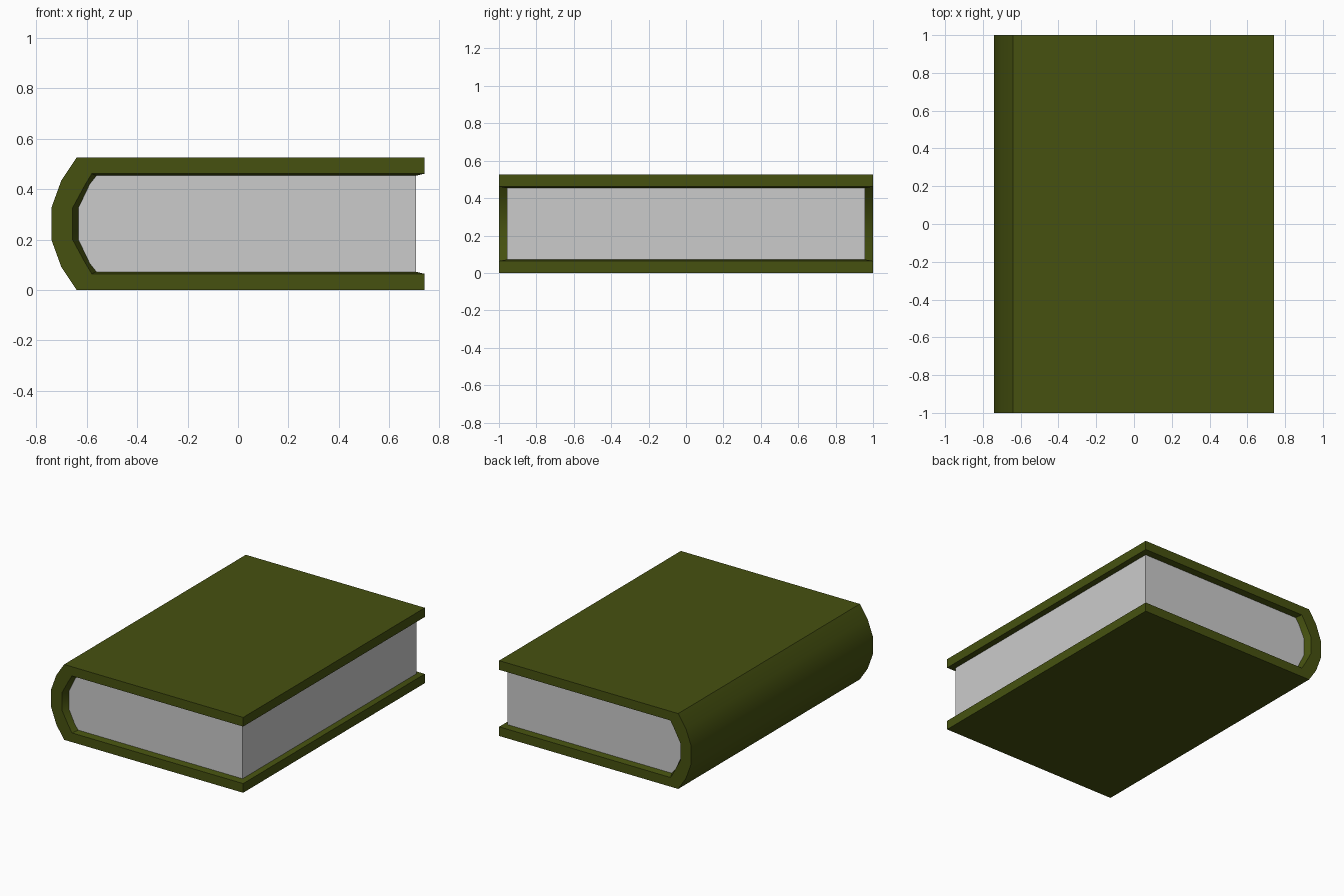
import bpy, bmesh, math

if "Cube" in bpy.data.objects:
    bpy.data.objects.remove(bpy.data.objects["Cube"])

H = 0.525          # book thickness


def material(name, rgb):
    m = bpy.data.materials.new(name)
    m.diffuse_color = (*rgb, 1)
    m.use_nodes = True
    m.node_tree.nodes["Principled BSDF"].inputs["Base Color"].default_value = m.diffuse_color
    return m


def mirrored(half):
    """Lower half of an x-z profile plus its mirror image about mid-height."""
    return half + [(x, H - z) for x, z in reversed(half)]


def finish(bm, name, mat):
    bmesh.ops.recalc_face_normals(bm, faces=bm.faces)
    me = bpy.data.meshes.new(name)
    bm.to_mesh(me)
    bm.free()
    ob = bpy.data.objects.new(name, me)
    bpy.context.collection.objects.link(ob)
    me.materials.append(mat)
    bpy.ops.object.select_all(action='DESELECT')
    ob.select_set(True)
    bpy.context.view_layer.objects.active = ob
    bpy.ops.object.shade_smooth_by_angle(angle=math.radians(30))
    return ob


def ring(bm, profile, y):
    return [bm.verts.new((x, y, z)) for x, z in profile]


def bridge(bm, a, b):
    for i in range(len(a) - 1):
        bm.faces.new((a[i], a[i + 1], b[i + 1], b[i]))


outer = mirrored([(0.74, 0), (-0.64, 0), (-0.70, 0.09), (-0.74, 0.20)])
rim = mirrored([(0.74, 0.064), (-0.58, 0.064), (-0.609, 0.113), (-0.656, 0.20)])
paper = mirrored([(0.705, 0.072), (-0.561, 0.072), (-0.587, 0.104), (-0.633, 0.20)])

green = material("olive_green", (0.061, 0.083, 0.005))
grey = material("paper_grey", (0.60, 0.60, 0.60))

# Cover: outer skin, end rims and the tapered lip running in to the pages
bm = bmesh.new()
o0, r0, p0 = ring(bm, outer, -1), ring(bm, rim, -1), ring(bm, paper, -0.957)
o1, r1, p1 = ring(bm, outer, 1), ring(bm, rim, 1), ring(bm, paper, 0.957)
for a, b in ((o0, o1), (o0, r0), (o1, r1), (r0, p0), (r1, p1)):
    bridge(bm, a, b)
for k in (0, -1):   # fore-edge of each board and its inner taper
    bm.faces.new((o0[k], o1[k], r1[k], r0[k]))
    bm.faces.new((r0[k], r1[k], p1[k], p0[k]))
finish(bm, "cover", green)

# Page block
bm = bmesh.new()
p0, p1 = ring(bm, paper, -0.957), ring(bm, paper, 0.957)
bridge(bm, p0 + p0[:1], p1 + p1[:1])
bm.faces.new(p0)
bm.faces.new(p1)
finish(bm, "pages", grey)
